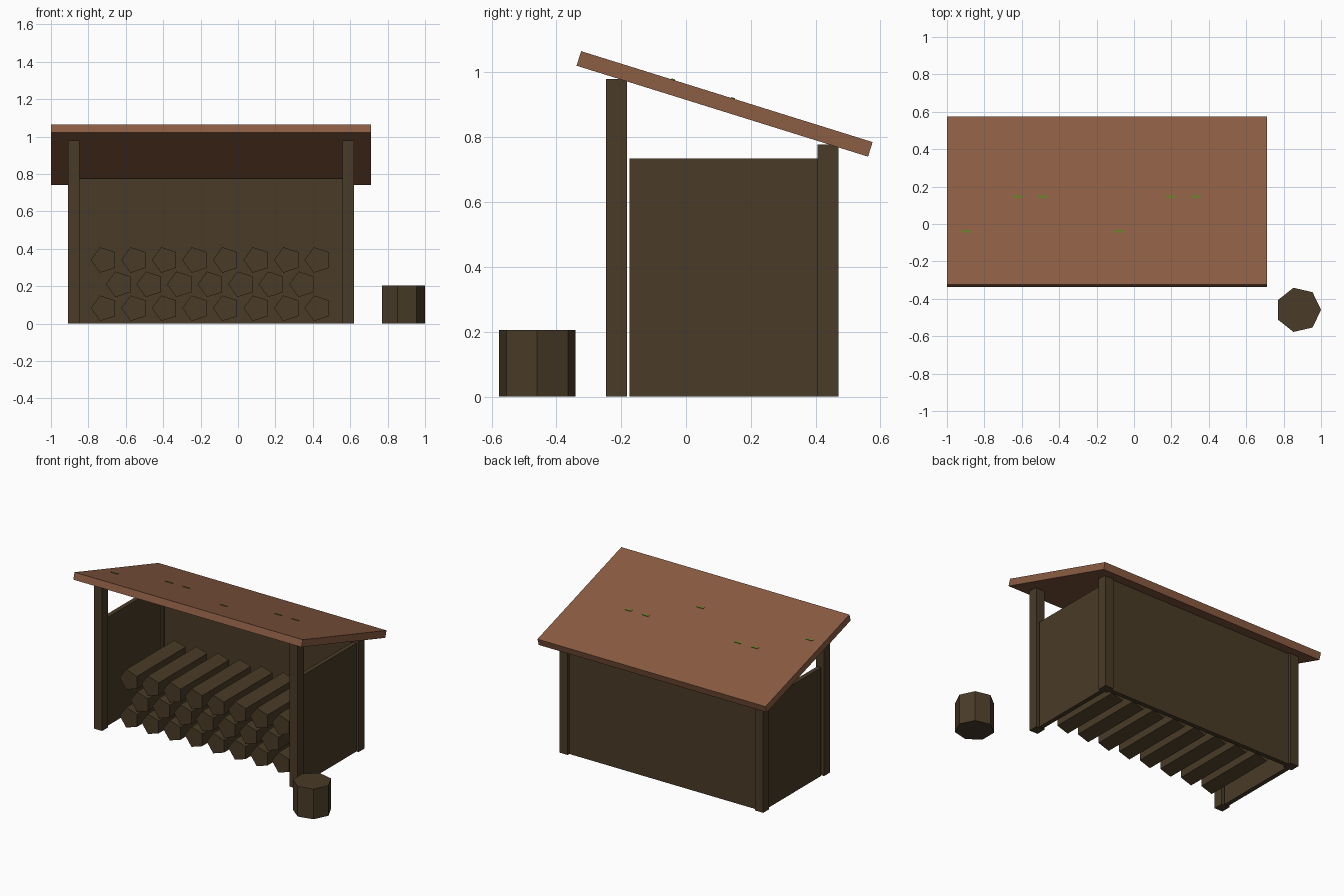
import bpy, bmesh, math
from mathutils import Matrix, Vector

if "Cube" in bpy.data.objects:
    bpy.data.objects.remove(bpy.data.objects["Cube"])


def mat(name, rgb):
    m = bpy.data.materials.new(name)
    m.diffuse_color = (*rgb, 1)
    m.use_nodes = True
    m.node_tree.nodes["Principled BSDF"].inputs["Base Color"].default_value = m.diffuse_color
    return m


WOOD = mat("dark wood", (0.067, 0.044, 0.020))
ROOF = mat("reddish roof wood", (0.258, 0.109, 0.056))
MOSS = mat("moss green", (0.12, 0.20, 0.02))


def finish(name, bm, material):
    bmesh.ops.recalc_face_normals(bm, faces=bm.faces)
    me = bpy.data.meshes.new(name)
    bm.to_mesh(me)
    bm.free()
    me.materials.append(material)
    ob = bpy.data.objects.new(name, me)
    bpy.context.collection.objects.link(ob)
    return ob


def box(name, x, y, z, material, tilt=0.0):
    """Box from (min, max) ranges, tilted about x through its centre."""
    c = Vector([(r[0] + r[1]) / 2 for r in (x, y, z)])
    s = [r[1] - r[0] for r in (x, y, z)]
    bm = bmesh.new()
    bmesh.ops.create_cube(bm, size=1, matrix=Matrix.Translation(c)
                          @ Matrix.Rotation(tilt, 4, 'X') @ Matrix.Diagonal((*s, 1)))
    return finish(name, bm, material)


def prism(name, ring, offset, material):
    """Extrude a polygon along an offset."""
    bm = bmesh.new()
    face = bm.faces.new([bm.verts.new(p) for p in ring])
    ext = bmesh.ops.extrude_face_region(bm, geom=[face], use_keep_orig=True)
    vs = [g for g in ext["geom"] if isinstance(g, bmesh.types.BMVert)]
    bmesh.ops.translate(bm, verts=vs, vec=offset)
    return finish(name, bm, material)


CX = -0.144  # centre line of the shelter

# Posts and side walls
for side, s in (("left", -1), ("right", 1)):
    px = CX + s * 0.734
    xr = (px - 0.031, px + 0.031)
    box(side + "_front_post", xr, (-0.247, -0.182), (0, 0.98), WOOD)
    box(side + "_back_post", xr, (0.406, 0.471), (0, 0.777), WOOD)
    box(side + "_wall", (px - 0.015, px + 0.015), (-0.174, 0.41), (0, 0.735), WOOD)

# Back wall
box("back_wall", (CX - 0.71, CX + 0.71), (0.423, 0.453), (0, 0.777), WOOD)

# Sloping roof
tilt = -math.atan(0.312)
rc = Vector((CX, 0.119, 0.903))
L, T = 0.942, 0.047
box("roof", (CX - 0.856, CX + 0.856), (rc.y - L / 2, rc.y + L / 2),
    (rc.z - T / 2, rc.z + T / 2), ROOF, tilt)

# Small moss flecks on the roof
for i, (x, y) in enumerate([(-0.62, 0.145), (-0.49, 0.145), (0.2, 0.145),
                            (0.33, 0.145), (-0.9, -0.04), (-0.08, -0.04)]):
    z = rc.z + T / 2 / math.cos(tilt) - (y - rc.y) * 0.312
    box(f"moss_{i}", (x - 0.025, x + 0.025), (y - 0.006, y + 0.006),
        (z - 0.003, z + 0.003), MOSS, tilt)

# Stacked five-sided logs: rows of 8, 7 and 8
for row, (n, z) in enumerate([(8, 0.082), (7, 0.21), (8, 0.34)]):
    for i in range(n):
        x = CX + (i - (n - 1) / 2) * 0.1633
        ring = [(x + 0.072 * math.cos(math.pi + k * math.tau / 5), -0.145,
                 z + 0.072 * math.sin(math.pi + k * math.tau / 5)) for k in range(5)]
        prism(f"log_{row}_{i}", ring, (0, 0.52, 0), WOOD)

# Seven-sided chopping block
ring = [(0.879 + 0.121 * math.cos(k * math.tau / 7),
         -0.459 + 0.121 * math.sin(k * math.tau / 7), 0) for k in range(7)]
prism("chopping_block", ring, (0, 0, 0.205), WOOD)
